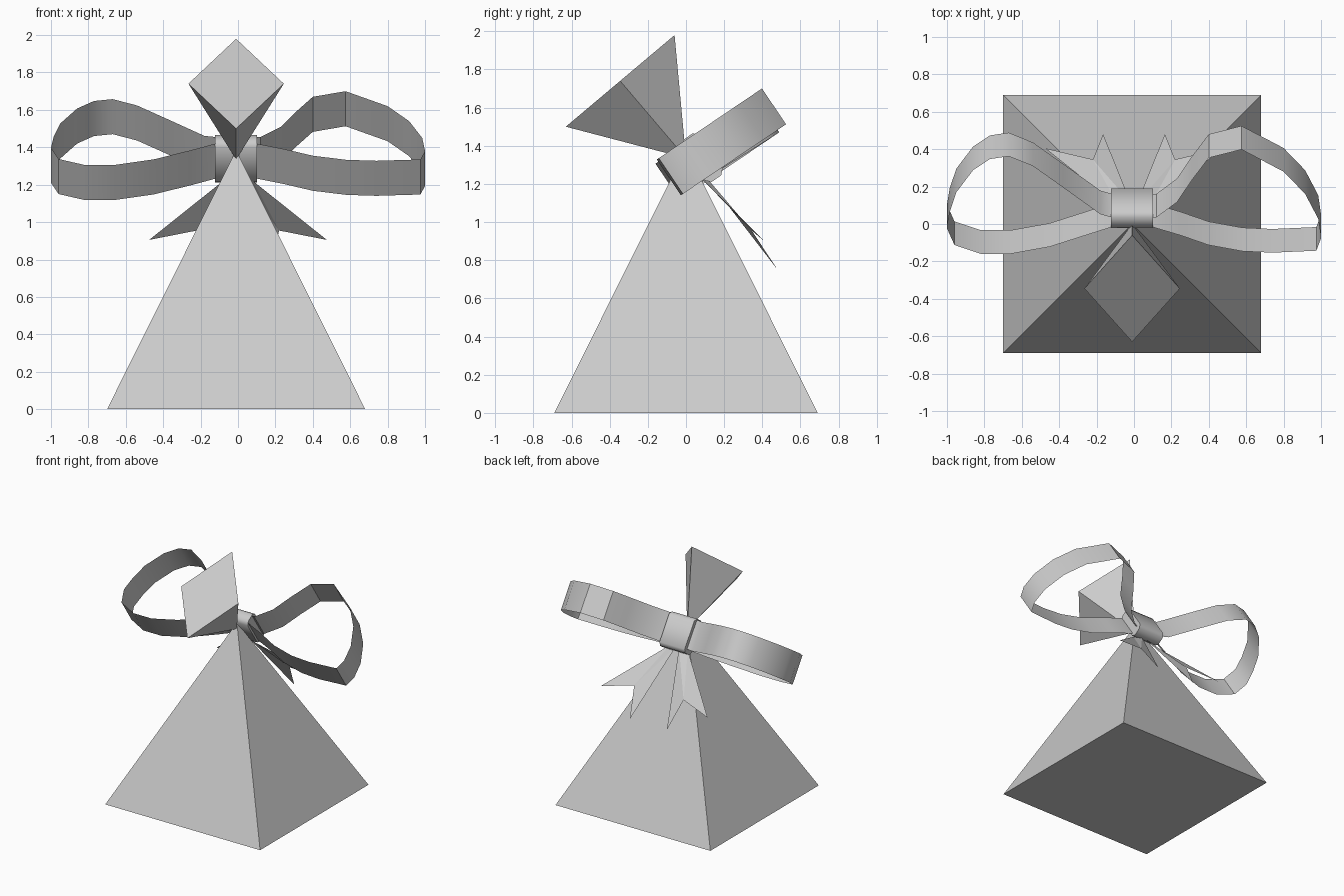
import bpy
import math
from mathutils import Vector

if "Cube" in bpy.data.objects:
    bpy.data.objects.remove(bpy.data.objects["Cube"])


def add_mesh(name, verts, faces, smooth=0):
    me = bpy.data.meshes.new(name)
    me.from_pydata([tuple(v) for v in verts], [], faces)
    me.update()
    ob = bpy.data.objects.new(name, me)
    bpy.context.collection.objects.link(ob)
    if smooth:
        bpy.ops.object.select_all(action='DESELECT')
        ob.select_set(True)
        bpy.context.view_layer.objects.active = ob
        bpy.ops.object.shade_smooth_by_angle(angle=math.radians(smooth))
    return ob


def pyramid(name, base, apex):
    faces = [(3, 2, 1, 0)] + [(i, (i + 1) % 4, 4) for i in range(4)]
    return add_mesh(name, base + [apex], faces)


CX = -0.01
# Large body pyramid
pyramid("body", [(CX - .69, -.69, 0), (CX + .69, -.69, 0),
                 (CX + .69, .69, 0), (CX - .69, .69, 0)], (CX, 0, 1.385))

# Small inverted, tilted pyramid on top
pyramid("top_pyramid", [(CX, -.06, 1.98), (CX - .255, -.345, 1.74),
                        (CX, -.63, 1.50), (CX + .255, -.345, 1.74)], (CX, 0, 1.335))

# Tilted bow frame: D runs backward and up, N runs across the ribbon
D = Vector((0, .83, .56)).normalized()
N = Vector((0, .56, -.83)).normalized()
WIDTH = .226

# Bow ribbon: upper edge as (x, z), swept across N
path = [(0, 1.455), (.12, 1.455), (.23, 1.51), (.31, 1.59), (.40, 1.67), (.575, 1.70), (.80, 1.62),
        (.915, 1.54), (.985, 1.45), (1.0, 1.38), (.975, 1.335), (.74, 1.328),
        (.58, 1.333), (.40, 1.355), (.25, 1.39), (.10, 1.42), (0, 1.425),
        (-.12, 1.42), (-.25, 1.39), (-.45, 1.345), (-.66, 1.318), (-.82, 1.318),
        (-.96, 1.35), (-1.0, 1.41), (-.985, 1.47), (-.95, 1.54), (-.86, 1.62),
        (-.77, 1.66), (-.67, 1.67), (-.54, 1.635), (-.38, 1.56), (-.18, 1.465), (-.12, 1.455)]
verts = []
for x, z in path:
    s = (z - 1.32) / D.z
    p = Vector((x, -.165, 1.32)) + D * s
    if x < -.12:
        p += N * .015 * min(1, -x / .6)
    verts += [p, p + N * WIDTH]
n = len(path)
add_mesh("bow_ribbon", verts,
         [(2 * i, 2 * ((i + 1) % n), 2 * ((i + 1) % n) + 1, 2 * i + 1) for i in range(n)], 40)

# Knot: chamfered profile in the D-N plane, extruded along x
c = Vector((CX, .085, 1.338))
hd, hn, ch = .055, .133, .025
prof = [(hd, hn - ch), (hd - ch, hn), (ch - hd, hn), (-hd, hn - ch),
        (-hd, ch - hn), (ch - hd, -hn), (hd - ch, -hn), (hd, ch - hn)]
verts = [c + Vector((x, 0, 0)) + D * d + N * w for x in (-.112, .112) for d, w in prof]
faces = [(i, (i + 1) % 8, (i + 1) % 8 + 8, i + 8) for i in range(8)]
add_mesh("knot", verts, faces + [tuple(range(7, -1, -1)), tuple(range(8, 16))], 50)

# Two notched ribbon tails
for side, name in ((-1, "left_tail"), (1, "right_tail")):
    pts = [(.08, .09, 1.22), (.015, .11, 1.23), (.475, .405, .905),
           (.22, .345, .955), (.165, .48, .75)]
    add_mesh(name, [(side * x, y, z) for x, y, z in pts],
             [f[::-side] for f in ((0, 2, 3), (0, 3, 1), (1, 3, 4))])
